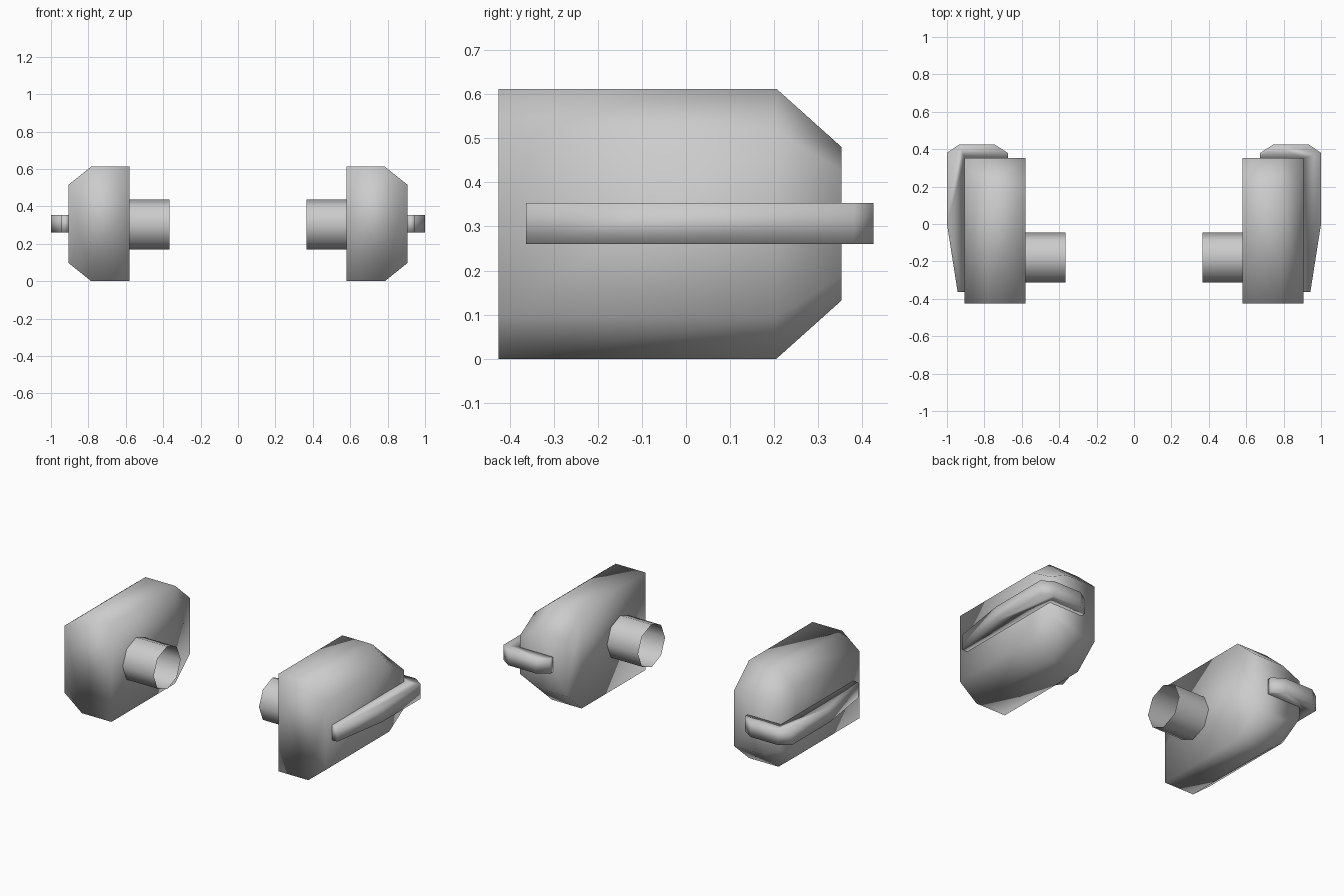
import bpy, bmesh, math

if "Cube" in bpy.data.objects:
    bpy.data.objects.remove(bpy.data.objects["Cube"])

ZC = 0.306  # mid height of everything


def loft(name, rings, caps=True):
    """Skin a series of equal-length rings, then mirror to the other side."""
    bm = bmesh.new()
    loops = [[bm.verts.new(p) for p in ring] for ring in rings]
    n = len(rings[0])
    for a, b in zip(loops, loops[1:]):
        for i in range(n):
            j = (i + 1) % n
            bm.faces.new((a[i], a[j], b[j], b[i]))
    if caps:
        bm.faces.new(loops[0])
        bm.faces.new(list(reversed(loops[-1])))
    bmesh.ops.recalc_face_normals(bm, faces=bm.faces)
    for f in bm.faces:
        f.smooth = True
    me = bpy.data.meshes.new(name)
    bm.to_mesh(me)
    bm.free()
    ob = bpy.data.objects.new(name, me)
    bpy.context.collection.objects.link(ob)
    mod = ob.modifiers.new("mirror", 'MIRROR')
    mod.use_axis[0] = True
    mod.use_mirror_merge = False
    return ob


# Side pod: chamfered section, straight run, tapering in height at the back
section = [(0.58, -0.306), (0.785, -0.306), (0.905, -0.21),
           (0.905, 0.21), (0.785, 0.306), (0.58, 0.306)]
loft("side_pod", [[(x, y, ZC + z * s) for x, z in section]
                  for y, s in ((-0.425, 1), (0.205, 1), (0.352, 0.57))])

# Open eight-sided tube pointing inward
R = 0.134
loft("inner_tube", [[(x, -0.18 + R * math.cos(k * math.pi / 4),
                      0.303 + R * math.sin(k * math.pi / 4)) for k in range(8)]
                    for x in (0.365, 0.58)], caps=False)

# Bumper strip wrapping the outer side and the back corner
outline = [(0.905, -0.363), (0.943, -0.363), (1.0, 0.0), (1.0, 0.38),
           (0.935, 0.425), (0.745, 0.425), (0.675, 0.38), (0.675, 0.352),
           (0.905, 0.352)]
loft("bumper_strip", [[(x, y, z) for x, y in outline] for z in (0.26, 0.353)])
